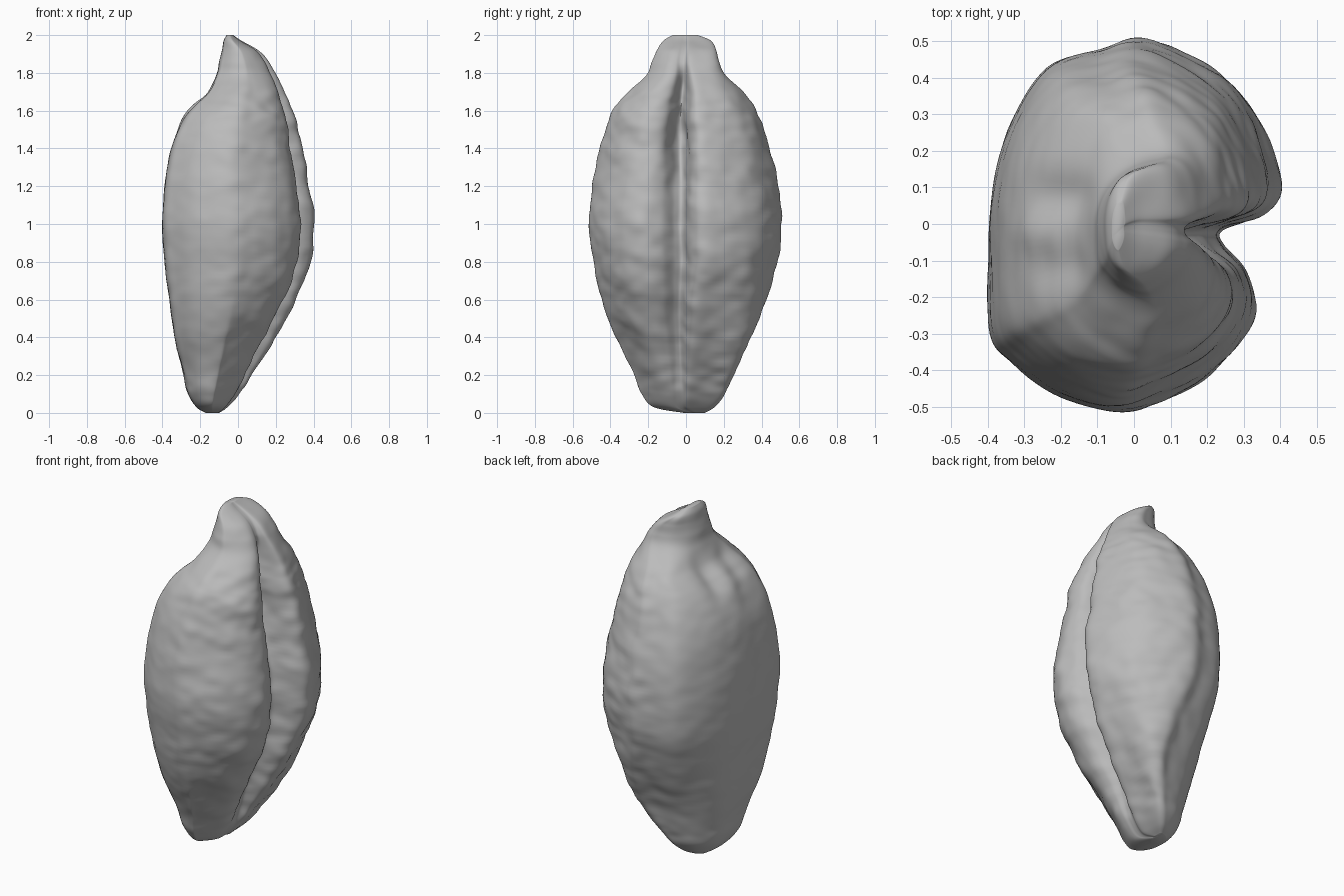
import bpy
import bmesh
import math
from mathutils import Vector, noise

cube = bpy.data.objects.get("Cube")
if cube:
    bpy.data.objects.remove(cube, do_unlink=True)

# Height, back x, crease side x, front y, rear y of each cross-section
SECTIONS = [
    (0, -.17, -.1, -.01, .1), (.03, -.22, -.055, -.17, .15),
    (.1, -.265, .01, -.235, .21), (.2, -.29, .075, -.275, .25),
    (.4, -.335, .2, -.37, .34), (.6, -.365, .31, -.45, .425),
    (.8, -.39, .385, -.49, .485), (1, -.4, .4, -.515, .505),
    (1.2, -.39, .375, -.495, .49), (1.4, -.355, .34, -.455, .445),
    (1.55, -.29, .305, -.41, .395), (1.63, -.23, .28, -.365, .355),
    (1.7, -.16, .25, -.305, .3), (1.79, -.115, .205, -.21, .21),
    (1.86, -.1, .165, -.18, .175), (1.92, -.085, .11, -.155, .16),
    (1.97, -.075, .02, -.12, .13), (2, -.06, -.025, -.07, .06),
]

# Outline of the widest cross-section: flat back, two lobes, narrow crease
OUTLINE = [
    (-.98, -.58), (-1, -.2), (-.97, .2), (-.84, .55), (-.59, .85), (-.22, .95),
    (.05, 1), (.43, .89), (.74, .7), (.93, .42), (1, .2), (.9, .07), (.6, -.02),
    (.61, -.11), (.76, -.25), (.82, -.42), (.75, -.6), (.55, -.78),
    (.2, -.93), (-.12, -1), (-.55, -.9), (-.84, -.73),
]


def spline(points, steps, closed):
    """Catmull-Rom curve through points of any dimension."""
    pts = [Vector(p) for p in points]
    n = len(pts)

    def get(i):
        return pts[i % n] if closed else pts[max(0, min(n - 1, i))]

    result = []
    for i in range(n if closed else n - 1):
        a, b, c, d = (get(i + k) for k in (-1, 0, 1, 2))
        for s in range(steps):
            t = s / steps
            result.append(b + (c - a) * (t / 2)
                          + (a * 2 - b * 5 + c * 4 - d) * (t * t / 2)
                          + (b * 3 - a - c * 3 + d) * (t ** 3 / 2))
    if not closed:
        result.append(pts[-1])
    return result


def smoothstep(low, high, value):
    t = max(0, min(1, (value - low) / (high - low)))
    return t * t * (3 - 2 * t)


def bump(value, centre, width):
    return math.exp(-((value - centre) / width) ** 2)


def relief(p):
    """Wrinkles on the skin, with furrows below the pointed tip."""
    belly = .4 + .6 * smoothstep(-.25, .1, p.x)
    fade = smoothstep(0, .15, p.z) * (1 - .7 * smoothstep(1.6, 1.8, p.z))
    folds = noise.noise(Vector((p.x * 4, p.y * 4, p.z * 8 + p.y * 3)))
    grain = noise.noise(Vector((p.x * 11, p.y * 11, p.z * 18)))
    height = (folds * .01 + grain * .007) * belly * fade
    if p.x < 0:
        height -= .022 * bump(p.y, .08, .06) * bump(p.z, 1.63, .12)
        height += .01 * bump(p.y, -.02, .05) * bump(p.z, 1.58, .1)
        height -= .012 * bump(p.y, -.12, .05) * bump(p.z, 1.66, .08)
    return height


# Seed body, lofted through the cross-sections
bm = bmesh.new()
outline = spline(OUTLINE, 8, True)
rings = []
for z, back, crease, front, rear in spline(SECTIONS, 10, False):
    shape = (.35 + .65 * smoothstep(0, .4, z)) * (1 - .5 * smoothstep(1.7, 1.9, z))
    deepen = .24 * smoothstep(1.1, 1.5, z) * (1 - smoothstep(1.72, 1.86, z))
    lean = .65 * (1 - smoothstep(.2, .85, z)) + .4 * smoothstep(1.7, 1.85, z)
    ring = []
    for u, v in outline:
        length = math.hypot(u, v)
        cut = deepen * bump(v, -.06, .12) if u > 0 else 0
        u = u / length * (1 - shape) + u * shape - cut
        v = v / length * (1 - shape) + v * shape
        # Rear lobe leans towards the crease side near both ends
        side = 1 if v > 0 else max(0, u)
        u += lean * v * side * max(0, 1 - u * u)
        x = (back + crease) / 2 + u * (crease - back) / 2
        y = (front + rear) / 2 + v * (rear - front) / 2
        ring.append(bm.verts.new((x, y, z)))
    rings.append(ring)
for lower, upper in zip(rings, rings[1:]):
    for i in range(len(lower)):
        j = (i + 1) % len(lower)
        bm.faces.new((lower[i], lower[j], upper[j], upper[i]))
bm.faces.new(rings[0])
bm.faces.new(rings[-1])
bmesh.ops.recalc_face_normals(bm, faces=bm.faces)
bm.normal_update()

# Press the wrinkles into the skin
for vert, normal in [(v, v.normal.copy()) for v in bm.verts]:
    vert.co += normal * relief(vert.co)
bmesh.ops.smooth_vert(bm, verts=bm.verts, factor=.3,
                      use_axis_x=True, use_axis_y=True, use_axis_z=False)

mesh = bpy.data.meshes.new("seed_body")
bm.to_mesh(mesh)
bm.free()
seed = bpy.data.objects.new("seed_body", mesh)
bpy.context.collection.objects.link(seed)
mesh.shade_smooth()

# Plain grey skin
grey = bpy.data.materials.new("plain_grey")
grey.use_nodes = True
colour = (.5, .5, .5, 1)
grey.diffuse_color = colour
grey.node_tree.nodes["Principled BSDF"].inputs["Base Color"].default_value = colour
mesh.materials.append(grey)
